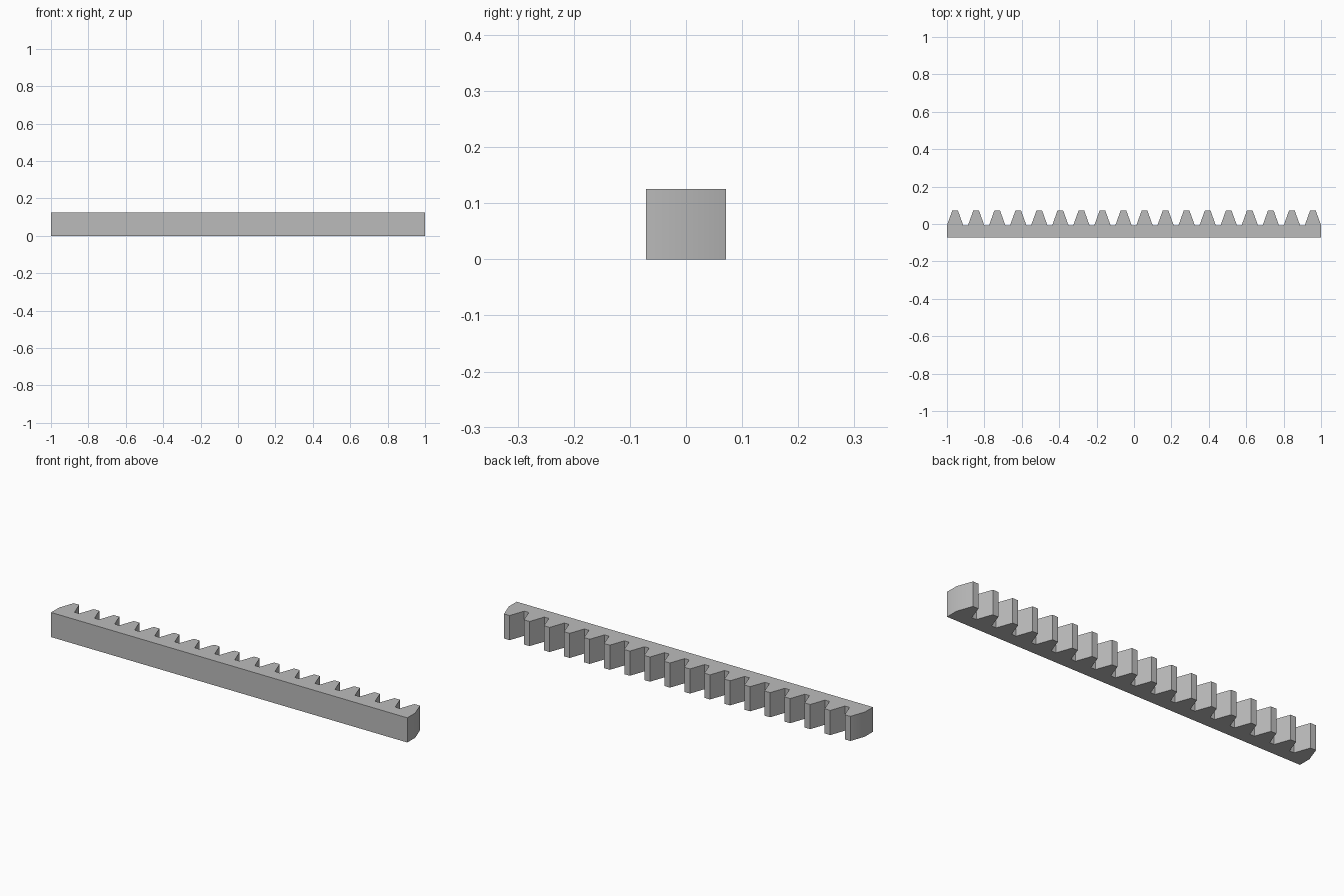
import bpy
import bmesh
import math

cube = bpy.data.objects.get("Cube")
if cube:
    bpy.data.objects.remove(cube, do_unlink=True)

# Rack dimensions
TEETH = 18
LENGTH = 2.0
HEIGHT = 0.125
HALF_DEPTH = 0.071
ROOT_Y = -0.007
ROOT_HALF = 0.0435
TIP_HALF = 0.0155
PITCH = (LENGTH - 2 * ROOT_HALF) / (TEETH - 1)

# Plain grey steel
steel = bpy.data.materials.new("grey_steel")
steel.use_nodes = True
grey = (0.5, 0.5, 0.5, 1)
steel.diffuse_color = grey
steel.node_tree.nodes["Principled BSDF"].inputs["Base Color"].default_value = grey


def tooth(x):
    """Outline of one tapered tooth, from right to left."""
    return [(x + ROOT_HALF, ROOT_Y), (x + TIP_HALF, HALF_DEPTH),
            (x - TIP_HALF, HALF_DEPTH), (x - ROOT_HALF, ROOT_Y)]


# Bar outline with the row of teeth along the back
outline = [(-LENGTH / 2, -HALF_DEPTH), (LENGTH / 2, -HALF_DEPTH)]
for i in reversed(range(TEETH)):
    outline += tooth((i - (TEETH - 1) / 2) * PITCH)

# Extrude the outline upward
bm = bmesh.new()
base = bm.faces.new([bm.verts.new((x, y, 0)) for x, y in outline])
top = bmesh.ops.extrude_face_region(bm, geom=[base], use_keep_orig=True)
raised = [v for v in top["geom"] if isinstance(v, bmesh.types.BMVert)]
bmesh.ops.translate(bm, verts=raised, vec=(0, 0, HEIGHT))
bmesh.ops.recalc_face_normals(bm, faces=bm.faces)
mesh = bpy.data.meshes.new("gear_rack")
bm.to_mesh(mesh)
bm.free()
mesh.materials.append(steel)

rack = bpy.data.objects.new("gear_rack", mesh)
bpy.context.collection.objects.link(rack)

# Soften only the shallow bend where each end meets its outer tooth flank
bpy.ops.object.select_all(action='DESELECT')
rack.select_set(True)
bpy.context.view_layer.objects.active = rack
bpy.ops.object.shade_smooth_by_angle(angle=math.radians(30))
